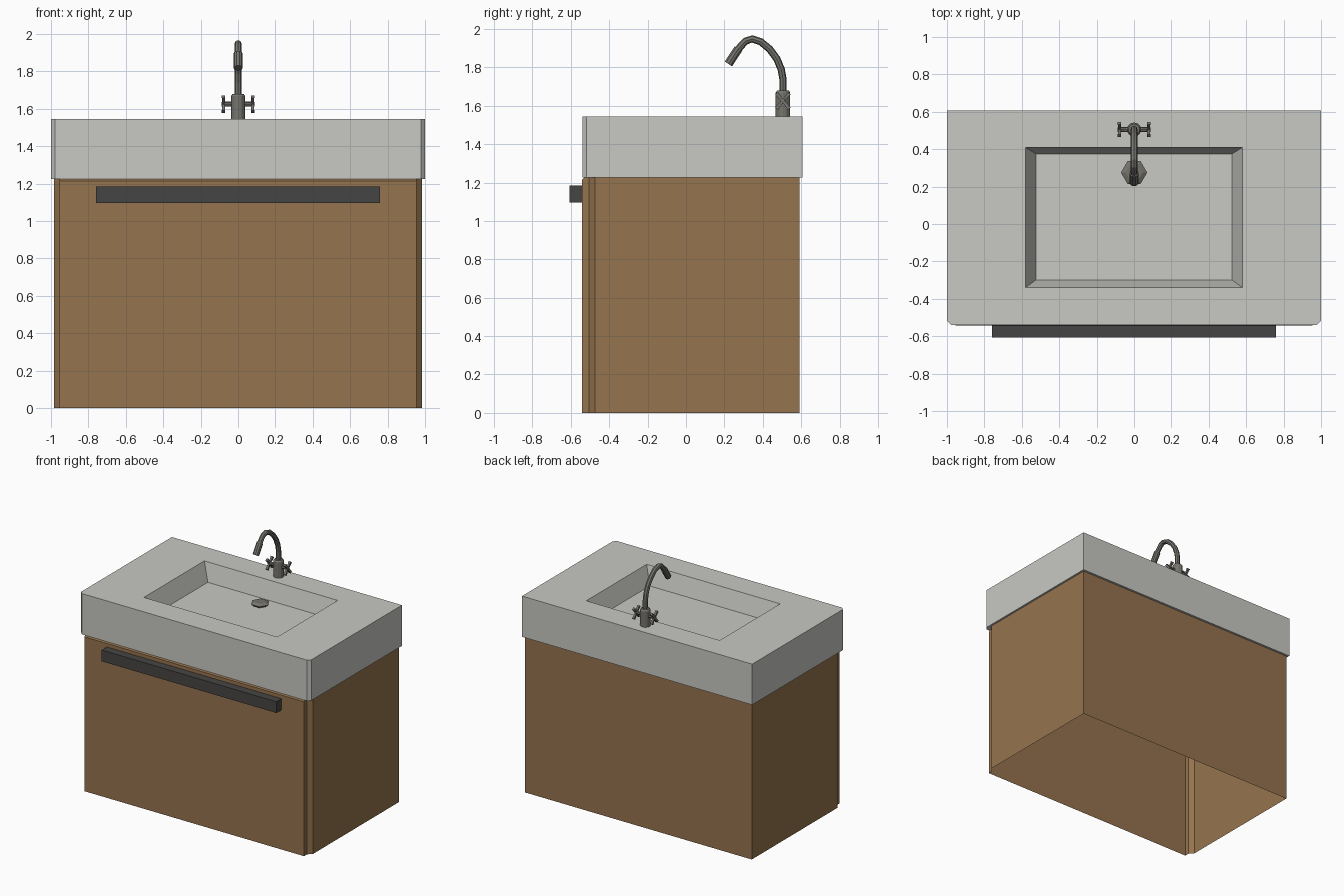
import bpy, bmesh, math
from mathutils import Vector

if "Cube" in bpy.data.objects:
    bpy.data.objects.remove(bpy.data.objects["Cube"])


def material(name, rgb):
    m = bpy.data.materials.new(name)
    m.diffuse_color = (*rgb, 1)
    m.use_nodes = True
    m.node_tree.nodes["Principled BSDF"].inputs["Base Color"].default_value = m.diffuse_color
    return m


STONE = material("pale_stone", (0.58, 0.58, 0.55))
WOOD = material("brown_wood", (0.30, 0.172, 0.077))
DARK = material("dark_metal", (0.062, 0.060, 0.058))
STEEL = material("grey_steel", (0.18, 0.175, 0.155))


def loft(name, rings, mat, caps=True, fix_normals=True):
    """Skin a list of equally long closed rings."""
    bm = bmesh.new()
    vs = [[bm.verts.new(p) for p in r] for r in rings]
    n = len(rings[0])
    for a, b in zip(vs, vs[1:]):
        for i in range(n):
            j = (i + 1) % n
            bm.faces.new((a[i], a[j], b[j], b[i]))
    if caps:
        bm.faces.new(vs[0][::-1])
        bm.faces.new(vs[-1])
    bmesh.ops.remove_doubles(bm, verts=bm.verts[:], dist=1e-5)
    if fix_normals:
        bmesh.ops.recalc_face_normals(bm, faces=bm.faces[:])
    me = bpy.data.meshes.new(name)
    bm.to_mesh(me)
    bm.free()
    me.materials.append(mat)
    ob = bpy.data.objects.new(name, me)
    bpy.context.collection.objects.link(ob)
    return ob


def rect(x, y0, y1, z, c=0.0):
    """Rectangle with front corners chamfered by c."""
    return [(-x + c, y0, z), (x - c, y0, z), (x, y0 + c, z),
            (x, y1, z), (-x, y1, z), (-x, y0 + c, z)]


def tube(name, path, radii, sides, mat):
    """Round tube along points lying in the y-z or x direction."""
    pts = [Vector(p) for p in path]
    rings = []
    for i, p in enumerate(pts):
        t = (pts[min(i + 1, len(pts) - 1)] - pts[max(i - 1, 0)]).normalized()
        u = Vector((1, 0, 0)) if abs(t.x) < 0.5 else Vector((0, 1, 0))
        v = t.cross(u)
        rings.append([p + radii[i] * (u * math.cos(a) + v * math.sin(a))
                      for a in (2 * math.pi * k / sides for k in range(sides))])
    return loft(name, rings, mat)


# Countertop with sunken rectangular basin
Z0, Z1, FLOOR = 1.225, 1.545, 1.405
loft("basin_countertop", [
    rect(1.0, -0.54, 0.607, Z0, 0.022),
    rect(1.0, -0.54, 0.607, Z1, 0.022),
    rect(0.58, -0.34, 0.41, Z1),
    rect(0.525, -0.30, 0.375, FLOOR)], STONE)


# Cabinet shell, open below, with stepped and chamfered front corners
def cabinet_ring(z, front):
    half = [(0.955, front), (0.955, -0.505), (0.985, -0.475), (0.985, 0.59)]
    return [(x, y, z) for x, y in half] + [(-x, y, z) for x, y in half[::-1]]


loft("cabinet", [cabinet_ring(0, -0.543), cabinet_ring(1.213, -0.543),
                 cabinet_ring(Z0, -0.531)], WOOD, caps=False, fix_normals=False)

# Bar handle
loft("bar_handle", [rect(0.76, -0.607, -0.542, z) for z in (1.097, 1.185)], DARK)

# Drain plug, six sided
DY = 0.275
tube("drain", [(0, DY, FLOOR), (0, DY, FLOOR + 0.018), (0, DY, FLOOR + 0.03)],
     [0.05, 0.07, 0.045], 6, STEEL)

# Tap body
TY = 0.505
tube("tap_body", [(0, TY, Z1 - 0.01), (0, TY, 1.668), (0, TY, 1.68)],
     [0.038, 0.038, 0.03], 12, STEEL)

# Curved spout and nozzle
spout = [(TY, 1.67), (TY, 1.74), (0.496, 1.79), (0.473, 1.845), (0.436, 1.895),
         (0.39, 1.933), (0.345, 1.948), (0.311, 1.937), (0.287, 1.912), (0.268, 1.888)]
tube("tap_spout", [(0, y, z) for y, z in spout], [0.019] * len(spout), 8, STEEL)
tube("tap_nozzle", [(0, 0.272, 1.896), (0, 0.221, 1.818)], [0.024, 0.024], 10, STEEL)

# Two cross handles, one on each side
HZ = 1.625
for side, s in (("left", -1), ("right", 1)):
    tube(side + "_tap_stem", [(s * 0.03, TY, HZ), (s * 0.088, TY, HZ)],
         [0.014, 0.012], 8, STEEL)
    for k, a in enumerate((math.radians(50), math.radians(130))):
        d = Vector((0, math.cos(a), math.sin(a)))
        n = Vector((0, -math.sin(a), math.cos(a)))
        c = Vector((s * 0.078, TY, HZ))
        rings = []
        for t, w, h in ((-0.052, 0.010, 0.009), (0, 0.006, 0.006), (0.052, 0.010, 0.009)):
            rings.append([c + d * t + n * (w * i) + Vector((h * j, 0, 0))
                          for i, j in ((-1, -1), (1, -1), (1, 1), (-1, 1))])
        loft(f"{side}_tap_cross_{k + 1}", rings, STEEL)
